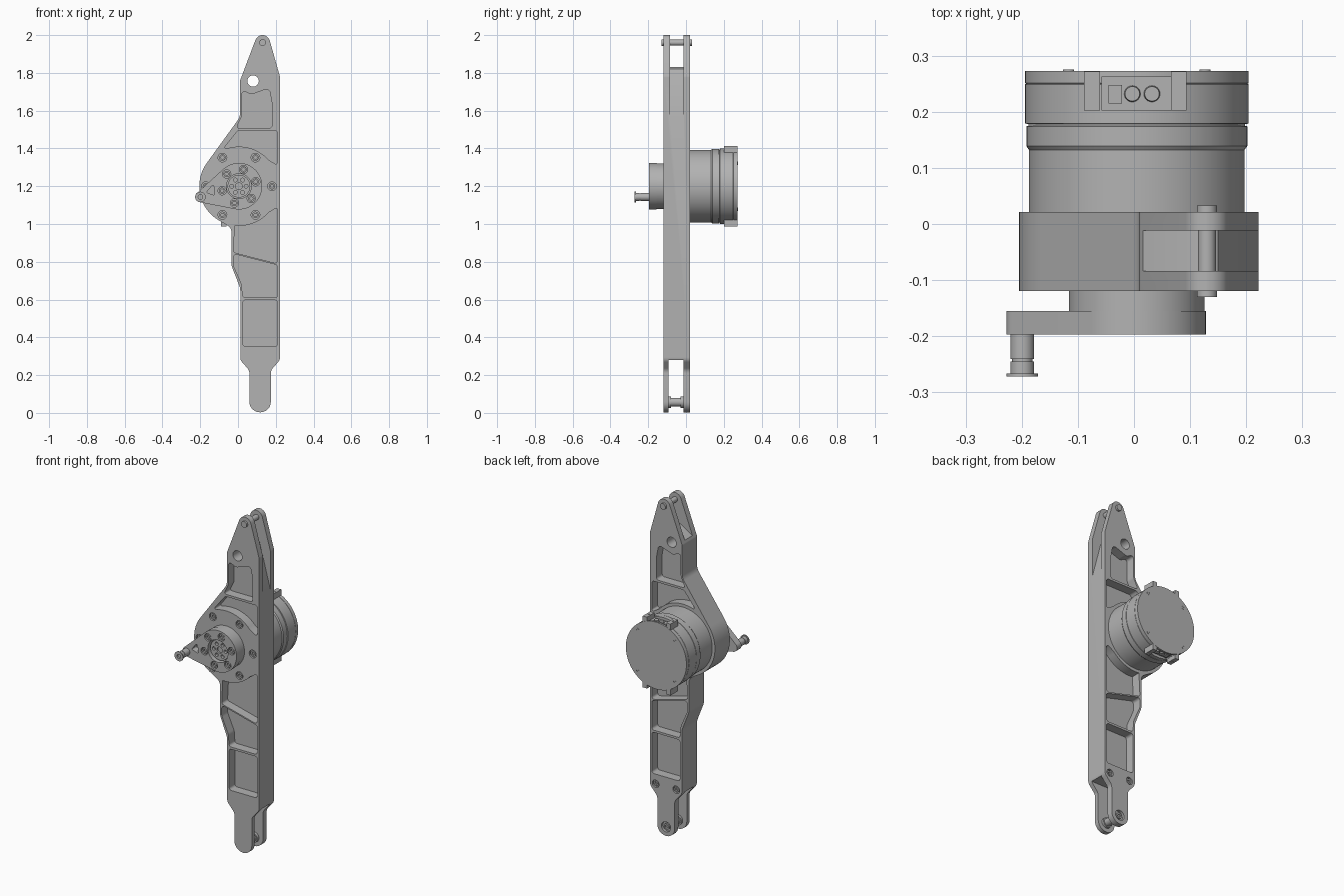
import bpy, bmesh
from math import sin, cos, radians, tan, pi
from mathutils import Vector

if "Cube" in bpy.data.objects:
    bpy.data.objects.remove(bpy.data.objects["Cube"])

grey = bpy.data.materials.new("machined_grey")
grey.use_nodes = True
grey.diffuse_color = (0.45, 0.45, 0.45, 1)
grey.node_tree.nodes["Principled BSDF"].inputs["Base Color"].default_value = (0.45, 0.45, 0.45, 1)

CX, CZ = 0.005, 1.2            # motor axis
FRONT, BACK = -0.119, 0.021    # faces of the arm


def make(name, bm):
    bmesh.ops.recalc_face_normals(bm, faces=bm.faces)
    mesh = bpy.data.meshes.new(name)
    bm.to_mesh(mesh)
    bm.free()
    mesh.materials.append(grey)
    ob = bpy.data.objects.new(name, mesh)
    bpy.context.collection.objects.link(ob)
    return ob


def arc(x, z, r, a0, a1, n=24):
    angles = [radians(a0 + (a1 - a0) * i / n) for i in range(n + 1)]
    return [(x + r * cos(a), z + r * sin(a)) for a in angles]


def rounded(corners, steps=6):
    """Outline from (x, z, fillet radius) corners."""
    out = []
    for i, c in enumerate(corners):
        p = Vector(c[:2])
        r = c[2] if len(c) > 2 else 0
        if not r:
            out.append(tuple(p))
            continue
        u = (Vector(corners[i - 1][:2]) - p).normalized()
        v = (Vector(corners[(i + 1) % len(corners)][:2]) - p).normalized()
        half = u.angle(v) / 2
        centre = p + (u + v).normalized() * r / sin(half)
        a = p + u * r / tan(half) - centre
        b = p + v * r / tan(half) - centre
        turn = pi - 2 * half
        for k in range(steps + 1):
            t = k / steps
            q = (a * sin((1 - t) * turn) + b * sin(t * turn)) / sin(turn)
            out.append(tuple(centre + q))
    return out


def prism(name, outline, y0, y1):
    bm = bmesh.new()
    face = bm.faces.new([bm.verts.new((x, y0, z)) for x, z in outline])
    ext = bmesh.ops.extrude_face_region(bm, geom=[face])
    verts = [g for g in ext["geom"] if isinstance(g, bmesh.types.BMVert)]
    bmesh.ops.translate(bm, verts=verts, vec=(0, y1 - y0, 0))
    return make(name, bm)


def disc(name, x, z, r, y0, y1):
    return prism(name, arc(x, z, r, 0, 352.5, 47), y0, y1)


def box(name, x0, x1, y0, y1, z0, z1):
    return prism(name, [(x0, z0), (x1, z0), (x1, z1), (x0, z1)], y0, y1)


def lathe(name, x, z, profile, n=72):
    """Turned part about a y axis, from (radius, y) pairs."""
    bm = bmesh.new()
    verts = [bm.verts.new((x + r, y, z)) for r, y in profile]
    edges = [bm.edges.new(pair) for pair in zip(verts, verts[1:])]
    bmesh.ops.spin(bm, geom=verts + edges, cent=(x, 0, z), axis=(0, 1, 0),
                   angle=2 * pi, steps=n, use_duplicate=False)
    bmesh.ops.remove_doubles(bm, verts=bm.verts, dist=1e-5)
    return make(name, bm)


def carve(ob, cutters):
    for c in cutters:
        mod = ob.modifiers.new("cut", 'BOOLEAN')
        mod.operation, mod.solver, mod.object = 'DIFFERENCE', 'EXACT', c
    dg = bpy.context.evaluated_depsgraph_get()
    mesh = bpy.data.meshes.new_from_object(ob.evaluated_get(dg))
    ob.modifiers.clear()
    ob.data = mesh
    for c in cutters:
        bpy.data.objects.remove(c)


def ring(r, start, x=CX, z=CZ, count=6):
    return [(x + r * cos(radians(start + 360 / count * k)),
             z + r * sin(radians(start + 360 / count * k))) for k in range(count)]


def screw(name, x, z, r, y, side=-1):
    """Socket head screw with its head at y, facing side."""
    d = side
    return lathe(name, x, z, [(0, y - 0.012 * d), (r * 0.5, y - 0.012 * d), (r * 0.5, y),
                              (r, y), (r, y - 0.03 * d), (0, y - 0.03 * d)], 18)


# Arm outline: pointed top, round motor seat, narrow lower fork
outline = rounded([(0.102, 2, 0.04), (0.01, 1.757, 0.03), (0.01, 1.565, 0.06)]
                  + arc(CX, CZ, 0.21, 145, 243)
                  + [(-0.035, 0.98, 0.04), (-0.035, 0.78, 0.08), (0.012, 0.66, 0.08),
                     (0.012, 0.28, 0.04), (0.06, 0.225, 0.04), (0.06, 0.003, 0.056),
                     (0.174, 0.003, 0.056), (0.174, 0.225, 0.04), (0.222, 0.28, 0.04),
                     (0.222, 1.78, 0.03), (0.16, 2, 0.04)])
arm = prism("arm", outline, FRONT, BACK)

# Weight saving pockets on both faces
pockets = [
    [(0.02, 1.71, 0.015), (0.07, 1.685, 0.03), (0.165, 1.72, 0.02), (0.18, 1.64, 0.03),
     (0.18, 1.508, 0.015), (-0.01, 1.508, 0.01), (0.02, 1.57, 0.04)],
    [(0.0, 1.495, 0.02), (0.21, 1.495, 0.015), (0.21, 1.31, 0.01)]
    + arc(CX, CZ, 0.21, 42, 105, 16) + [(-0.085, 1.39, 0.008)],
    [(-0.024, 0.85, 0.015), (0.21, 0.79, 0.015), (0.21, 1.09, 0.01)]
    + arc(CX, CZ, 0.21, -42, -96, 16),
    [(-0.024, 0.842, 0.015), (0.21, 0.782, 0.015), (0.21, 0.61, 0.015),
     (0.025, 0.61, 0.015), (0.02, 0.68, 0.05), (-0.024, 0.78, 0.05)],
    [(0.025, 0.597, 0.015), (0.21, 0.597, 0.015), (0.21, 0.352, 0.015), (0.025, 0.352, 0.015)],
]
cutters = []
for p in pockets:
    cutters.append(prism("cutter", rounded(p), FRONT - 0.05, FRONT + 0.055))
    cutters.append(prism("cutter", rounded(p), BACK - 0.055, BACK + 0.05))

# Fork slots, sight hole, counterbores
cutters.append(prism("cutter", [(-0.1, 2.1), (-0.1, 1.71), (0.01, 1.77), (0.09, 1.82), (0.125, 1.832),
                                (0.15, 1.82), (0.222, 1.55), (0.3, 1.25), (0.3, 2.1)], -0.084, -0.012))
cutters.append(box("cutter", -0.2, 0.4, -0.093, -0.013, -0.1, 0.28))
cutters.append(disc("cutter", 0.08, 1.757, 0.03, -0.3, 0.3))
cutters.append(disc("cutter", 0.117, 0.057, 0.03, 0.006, 0.1))
for x, z in ring(0.175, 0):
    cutters.append(disc("cutter", x, z, 0.023, FRONT - 0.05, FRONT + 0.012))
for x in (0.05, 0.185):
    cutters.append(disc("cutter", x, 0.295, 0.022, BACK - 0.012, BACK + 0.05))
carve(arm, cutters)

# Arm screws and fork pins
for x, z in ring(0.175, 0):
    screw("flange_screw", x, z, 0.017, FRONT + 0.003)
for x in (0.05, 0.185):
    screw("shoulder_screw", x, 0.295, 0.016, BACK - 0.003, 1)
lathe("top_pin", 0.13, 1.96, [(0, -0.13), (0.018, -0.13), (0.018, -0.119), (0.016, -0.119),
                              (0.016, 0.021), (0.018, 0.021), (0.018, 0.033), (0, 0.033)], 32)
lathe("bottom_pin", 0.117, 0.057, [(0, -0.1), (0.03, -0.1), (0.03, -0.08), (0.023, -0.08),
                                   (0.023, -0.03), (0.03, -0.03), (0.03, -0.008), (0.018, -0.008),
                                   (0.018, 0.016), (0.009, 0.016), (0.009, 0.008), (0, 0.008)], 32)

# Motor housing with rear cap
motor = lathe("motor", CX, CZ, [(0, 0.01), (0.192, 0.01), (0.192, 0.132), (0.197, 0.139), (0.197, 0.174),
                                (0.193, 0.175), (0.193, 0.178), (0.199, 0.179), (0.199, 0.249),
                                (0.197, 0.25), (0.199, 0.251), (0.199, 0.273), (0, 0.273)], 96)
carve(motor, [box("cutter", -0.058, 0.066, 0.203, 0.262, CZ + s * 0.183, CZ + s * 0.25)
              for s in (1, -1)])

# Connector ears, sockets and cap screws, top and bottom
for s in (1, -1):
    def up(z):
        return CZ + s * z
    for x0 in (-0.089, 0.066):
        box("connector_ear", x0, x0 + 0.028, 0.202, 0.272, up(0.15), up(0.212))
        bm = bmesh.new()
        bmesh.ops.create_cone(bm, cap_ends=True, segments=16, radius1=0.006, radius2=0.006, depth=0.004)
        bmesh.ops.translate(bm, verts=bm.verts, vec=(x0 + 0.014, 0.232, up(0.212)))
        make("ear_screw", bm)
    box("connector_block", -0.045, -0.021, 0.215, 0.248, up(0.18), up(0.19))
    for x in (-0.003, 0.032):
        bm = bmesh.new()
        bmesh.ops.create_cone(bm, cap_ends=True, segments=24, radius1=0.015, radius2=0.013, depth=0.012)
        bmesh.ops.translate(bm, verts=bm.verts, vec=(x, 0.232, up(0.186)))
        make("connector_socket", bm)
for x, z in ring(0.172, 45, count=4):
    screw("cap_screw", x, z, 0.01, 0.275, 1)

# Output flange and crank lever
lathe("output_flange", CX, CZ, [(0, -0.157), (0.121, -0.157), (0.121, -0.11), (0, -0.11)])
BX, BZ = -0.199, 1.143
crank = prism("crank_lever", arc(CX, CZ, 0.123, 258.9, 492.5, 48) + arc(BX, BZ, 0.028, 132.5, 258.9, 16),
              -0.197, -0.155)
cuts = [disc("cutter", CX, CZ, 0.066, -0.3, -0.1),
        prism("cutter", rounded([(-0.168, 1.166, 0.006), (-0.13, 1.212, 0.006),
                                 (-0.122, 1.152, 0.006)]), -0.3, -0.1)]
cuts += [disc("cutter", x, z, 0.022, -0.3, -0.183) for x, z in ring(0.092, 15)]
carve(crank, cuts)
for x, z in ring(0.092, 15):
    screw("crank_screw", x, z, 0.017, -0.193)
hub = disc("output_hub", CX, CZ, 0.06, -0.18, -0.15)
carve(hub, [disc("cutter", x, z, 0.01, -0.3, -0.165) for x, z in ring(0.038, 0)]
      + [disc("cutter", CX, CZ, 0.018, -0.3, -0.17)])

# Crank knob
lathe("crank_knob", BX, BZ, [(0, -0.19), (0.021, -0.19), (0.021, -0.241), (0.018, -0.241), (0.018, -0.245),
                             (0.021, -0.245), (0.021, -0.266), (0.028, -0.266), (0.028, -0.272),
                             (0.012, -0.272), (0.012, -0.262), (0, -0.262)], 32)

# Smooth curved walls, crisp edges
bpy.ops.object.select_all(action='DESELECT')
for ob in bpy.context.collection.objects:
    if ob.type == 'MESH':
        ob.select_set(True)
        bpy.context.view_layer.objects.active = ob
bpy.ops.object.shade_smooth_by_angle(angle=radians(30))
